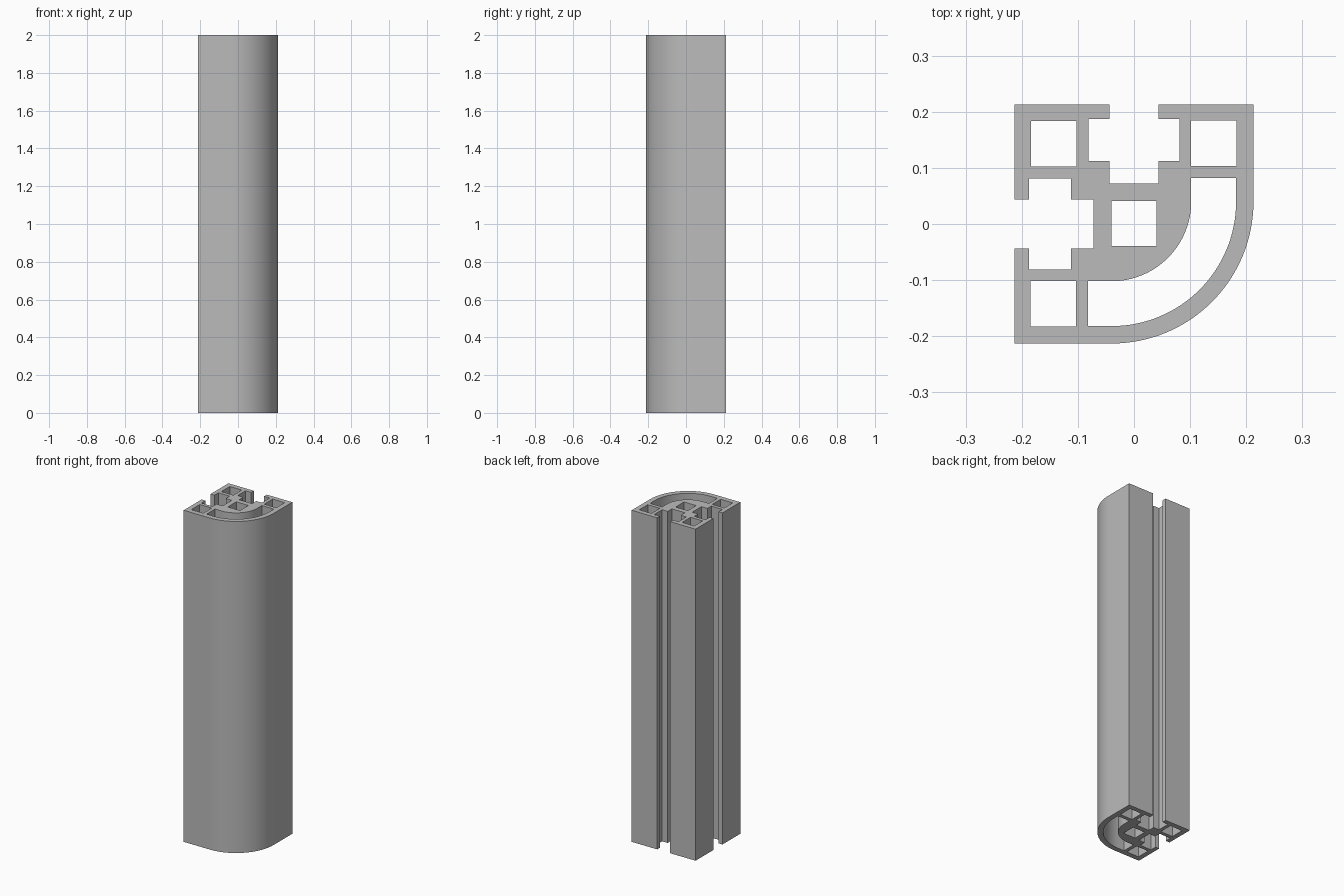
import bpy
import bmesh
import math

if "Cube" in bpy.data.objects:
    bpy.data.objects.remove(bpy.data.objects["Cube"])

HALF = 0.213       # half width of the profile
HEIGHT = 2.0
ARC = (-0.04, 0.04)  # shared centre of the rounded walls
STEPS = 32


def arc(radius, start, end):
    """Points on a circle about the shared arc centre, angles in degrees."""
    pts = []
    for i in range(STEPS + 1):
        a = math.radians(start + (end - start) * i / STEPS)
        pts.append((ARC[0] + radius * math.cos(a), ARC[1] + radius * math.sin(a)))
    return pts


def square(x, y, half=0.0403):
    return [(x - half, y - half), (x + half, y - half),
            (x + half, y + half), (x - half, y + half)]


def flip(pts):
    """Mirror across the profile's diagonal, keeping the loop direction."""
    return [(-y, -x) for x, y in reversed(pts)]


# T-slot in the back side, mirrored onto the right-hand (-x) side
half_slot = [(0.0435, HALF), (0.0435, 0.187), (0.081, 0.187),
             (0.081, 0.112), (0.0435, 0.112), (0.0435, 0.072)]
slot = half_slot + [(-x, y) for x, y in reversed(half_slot)]

# Outer outline with one quarter-round corner and two slots
outline = (arc(HALF - ARC[0], -90, 0) + [(HALF, HALF)] + slot
           + [(-HALF, HALF)] + flip(slot) + [(-HALF, -HALF)])

# Curved channel behind the rounded wall
channel = ([(-0.082, -0.182)] + arc(0.222, -90, 0) + [(0.182, 0.082), (0.102, 0.082)]
           + arc(0.142, 0, -90) + [(-0.082, -0.102)])

# Square bores: three corners and the core
bores = [square(-0.143, 0.143), square(0.142, 0.144),
         square(-0.144, -0.142), square(0, 0.001)]

# Fill the cross-section and extrude it to full height
bm = bmesh.new()
edges = []
for loop in [outline, channel] + bores:
    verts = [bm.verts.new((x, y, 0)) for x, y in loop]
    edges += [bm.edges.new((verts[i - 1], verts[i])) for i in range(len(verts))]
bmesh.ops.triangle_fill(bm, use_beauty=True, use_dissolve=False, edges=edges,
                        normal=(0, 0, 1))
result = bmesh.ops.extrude_face_region(bm, geom=bm.faces[:])
top = [g for g in result["geom"] if isinstance(g, bmesh.types.BMVert)]
bmesh.ops.translate(bm, verts=top, vec=(0, 0, HEIGHT))
bmesh.ops.recalc_face_normals(bm, faces=bm.faces[:])

mesh = bpy.data.meshes.new("slotted_profile")
bm.to_mesh(mesh)
bm.free()
profile = bpy.data.objects.new("slotted_profile", mesh)
bpy.context.collection.objects.link(profile)

# Plain grey metal
grey = bpy.data.materials.new("grey_metal")
grey.use_nodes = True
colour = (0.5, 0.5, 0.5, 1)
grey.diffuse_color = colour
grey.node_tree.nodes["Principled BSDF"].inputs["Base Color"].default_value = colour
mesh.materials.append(grey)

# Smooth rounded walls, crisp corners
bpy.ops.object.select_all(action="DESELECT")
profile.select_set(True)
bpy.context.view_layer.objects.active = profile
bpy.ops.object.shade_smooth_by_angle(angle=math.radians(30))
